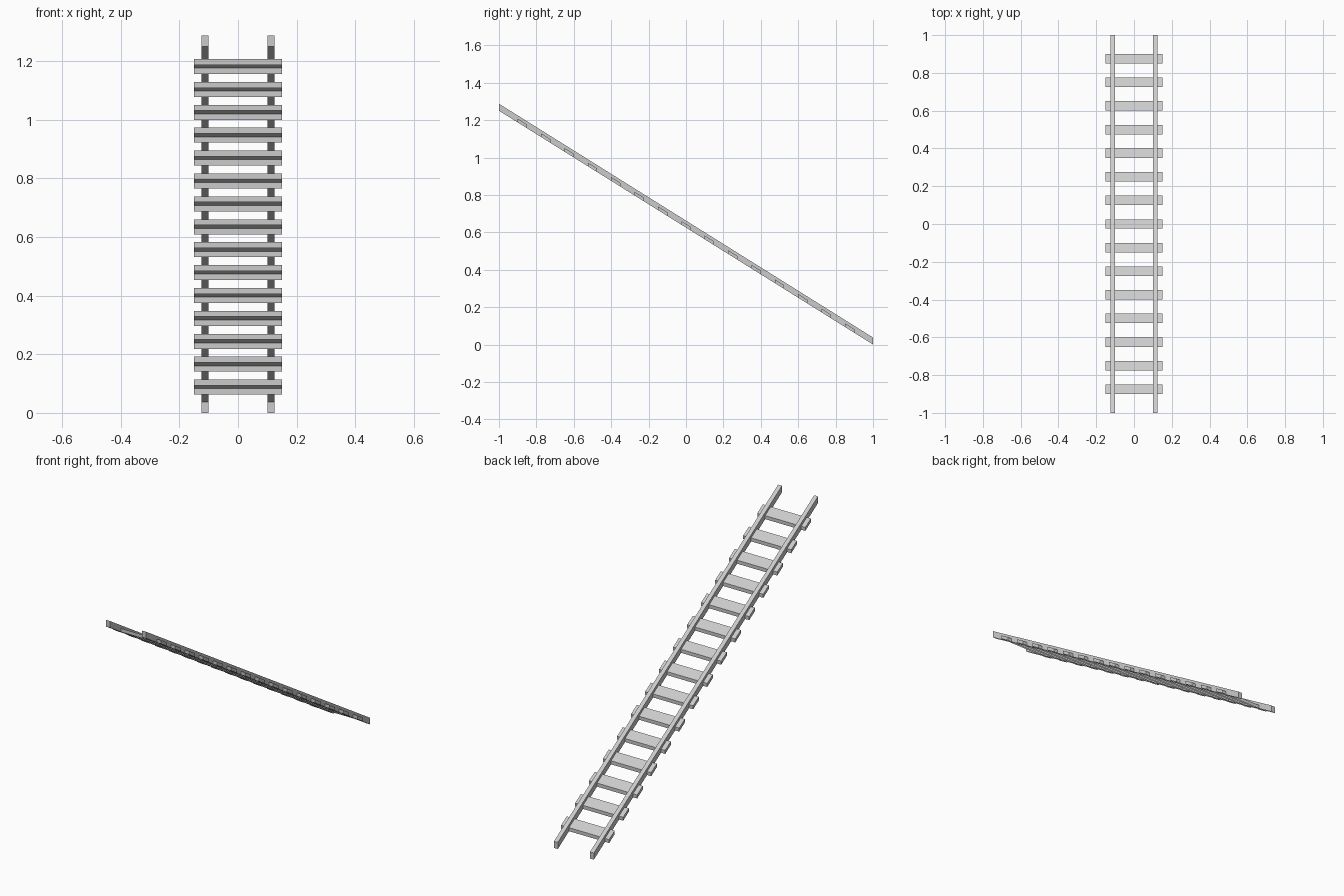
import bpy, bmesh
from mathutils import Matrix

if "Cube" in bpy.data.objects:
    bpy.data.objects.remove(bpy.data.objects["Cube"], do_unlink=True)

SLOPE = 0.625      # drop per unit of depth
RAIL_H = 0.0375
TIE_H = 0.02

metal = bpy.data.materials.new("light grey")
metal.use_nodes = True
grey = (0.6, 0.6, 0.6, 1)
metal.diffuse_color = grey
metal.node_tree.nodes["Principled BSDF"].inputs["Base Color"].default_value = grey


def trough(name, x, y, width, length, height):
    """Box with an open underside, sheared to follow the incline."""
    bm = bmesh.new()
    bmesh.ops.create_cube(bm, size=1)
    bottom = [f for f in bm.faces if f.normal.z < -0.5]
    bmesh.ops.delete(bm, geom=bottom, context='FACES_ONLY')
    place = Matrix.Translation((x, y, height / 2)) @ Matrix.Diagonal((width, length, height, 1))
    bm.transform(place)
    for v in bm.verts:
        v.co.z += SLOPE * (1 - v.co.y)
    mesh = bpy.data.meshes.new(name)
    bm.to_mesh(mesh)
    bm.free()
    mesh.materials.append(metal)
    obj = bpy.data.objects.new(name, mesh)
    bpy.context.collection.objects.link(obj)
    return obj


# Two long rails
for side, sx in (("left", 1), ("right", -1)):
    trough(side + "_rail", sx * 0.1125, 0, 0.024, 2, RAIL_H)

# Evenly spaced cross ties, flush with the rail undersides
for i in range(-7, 8):
    trough(f"cross_tie_{i + 8}", 0, i * 0.125, 0.3, 0.05, TIE_H)
